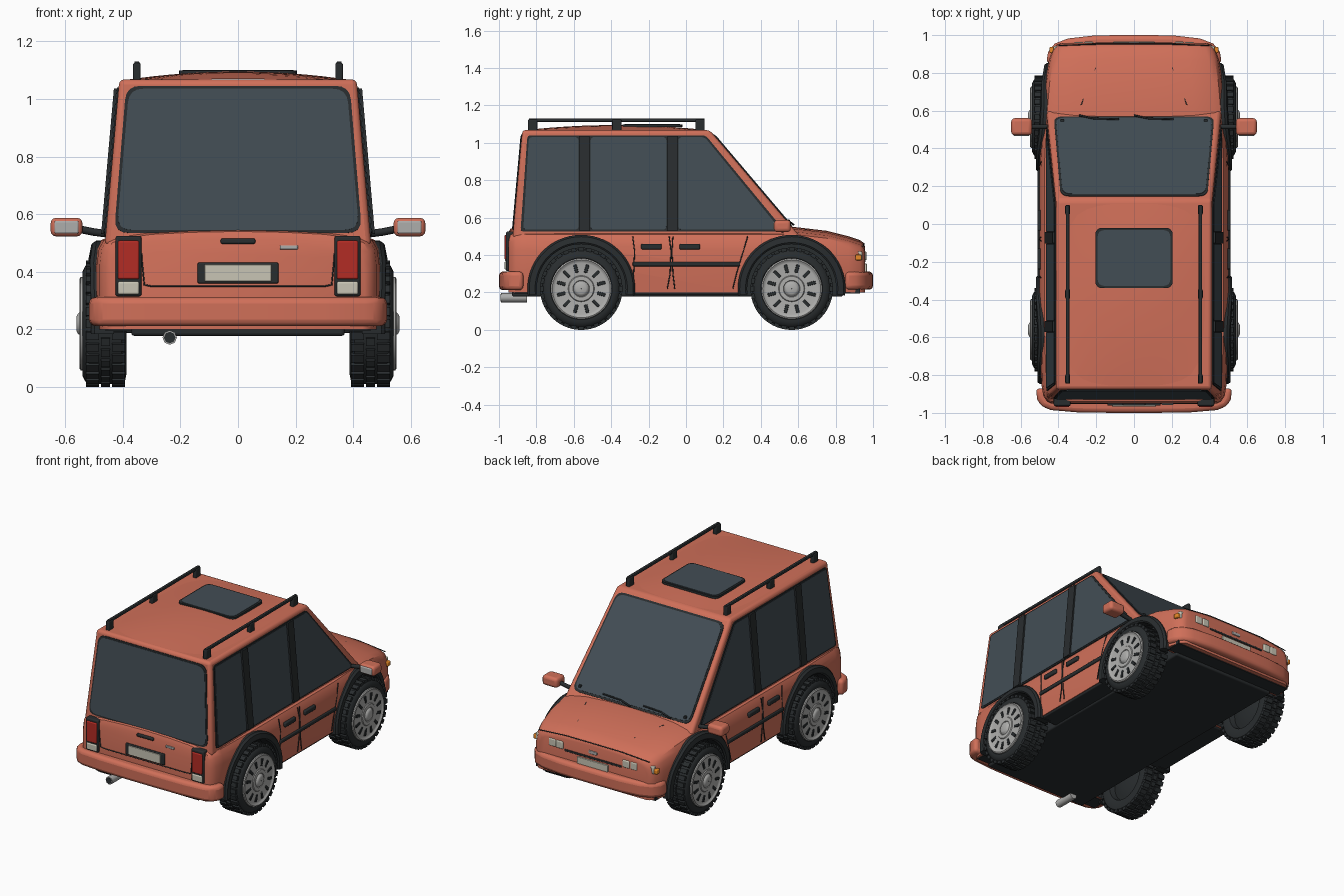
import bpy, bmesh
from math import sin, cos, pi
from mathutils import Vector, Matrix

if "Cube" in bpy.data.objects:
    bpy.data.objects.remove(bpy.data.objects["Cube"])

def material(name, *c):
    m = bpy.data.materials.new(name)
    m.diffuse_color = (*c, 1)
    m.use_nodes = True
    m.node_tree.nodes["Principled BSDF"].inputs["Base Color"].default_value = m.diffuse_color
    return m

PAINT = material("paint", .63, .16, .10)
GLASS = material("glass", .055, .075, .09)
BLACK = material("black_trim", .022, .026, .028)
METAL = material("metal", .42, .42, .41)
LIGHT = material("light", .58, .56, .46)
RED = material("red_lens", .45, .025, .018)
AMBER = material("amber_lens", .8, .25, .02)

def finish(name, bm, mat, bevel=0, mir=False):
    bmesh.ops.recalc_face_normals(bm, faces=bm.faces)
    me = bpy.data.meshes.new(name)
    bm.to_mesh(me)
    bm.free()
    ob = bpy.data.objects.new(name, me)
    bpy.context.collection.objects.link(ob)
    me.materials.append(mat)
    if bevel:
        b = ob.modifiers.new("bevel", 'BEVEL')
        b.width, b.segments, b.limit_method, b.angle_limit = bevel, 3, 'ANGLE', .6
    if mir:
        ob.modifiers.new("mirror", 'MIRROR').use_mirror_merge = False
    return ob

def blocks(name, items, mat, bevel=0, mir=False):
    """items: (matrix, size) pairs joined into one object"""
    bm = bmesh.new()
    for m, s in items:
        bmesh.ops.create_cube(bm, size=1, matrix=m @ Matrix.Diagonal((*s, 1)))
    return finish(name, bm, mat, bevel, mir)

def box(name, lo, hi, mat, bevel=0, mir=False):
    lo, hi = Vector(lo), Vector(hi)
    return blocks(name, [(Matrix.Translation((lo + hi) / 2), hi - lo)], mat, bevel, mir)

def loft(name, rings, mat, closed=True, caps=True, loop=False, **kw):
    bm = bmesh.new()
    vs = [[bm.verts.new(p) for p in r] for r in rings]
    n = len(rings[0])
    for a, b in zip(vs, vs[1:] + (vs[:1] if loop else [])):
        for i in range(n if closed else n - 1):
            j = (i + 1) % n
            bm.faces.new((a[i], a[j], b[j], b[i]))
    if caps:
        bm.faces.new(vs[0])
        bm.faces.new(vs[-1])
    return finish(name, bm, mat, **kw)

def panel(name, pts, mat, lift=.006, r=.03, **kw):
    """rounded flat panel rising from its plane, on the outward side"""
    pts = [Vector(p) for p in pts]
    out = []
    for i, p in enumerate(pts):
        a, b = pts[i - 1] - p, pts[(i + 1) % len(pts)] - p
        a, b = p + a.normalized() * r, p + b.normalized() * r
        out += [a * (1 - t)**2 + p * 2 * t * (1 - t) + b * t * t for t in (0, .25, .5, .75, 1)]
    n = (pts[1] - pts[0]).cross(pts[2] - pts[0]).normalized()
    if n.dot(sum(pts, Vector()) / len(pts) - Vector((0, -.2, .6))) < 0:
        n = -n
    return loft(name, [[p - n * .01 for p in out], [p + n * lift for p in out]], mat, **kw)

def tube(name, pts, r, mat, mir=False):
    cu = bpy.data.curves.new(name, 'CURVE')
    cu.dimensions, cu.bevel_depth, cu.bevel_resolution, cu.use_fill_caps = '3D', r, 2, True
    s = cu.splines.new('POLY')
    s.points.add(len(pts) - 1)
    for q, p in zip(s.points, pts):
        q.co = (*p, 1)
    ob = bpy.data.objects.new(name, cu)
    bpy.context.collection.objects.link(ob)
    cu.materials.append(mat)
    if mir:
        ob.modifiers.new("mirror", 'MIRROR').use_mirror_merge = False

def lathe(name, prof, cy, cz, mat, n=48):
    rings = [[(x, cy + r * cos(2*pi*k/n), cz + r * sin(2*pi*k/n)) for x, r in prof] for k in range(n)]
    return loft(name, rings, mat, closed=False, caps=False, loop=True, mir=True)

# lower body: stations of y, half width, top z
ST = [(-.95, .44, .49), (-.94, .46, .515), (-.91, .48, .525), (-.85, .49, .525), (-.5, .5, .525), (.3, .5, .525),
      (.58, .485, .525), (.75, .47, .505), (.87, .45, .475), (.93, .43, .455), (.95, .41, .44), (.957, .39, .42)]

def hw(y):
    for a, b in zip(ST, ST[1:]):
        if y <= b[0]:
            t = max(0, (y - a[0]) / (b[0] - a[0]))
            return a[1] + (b[1] - a[1]) * t
    return ST[-1][1]

def section(y, w, zt):
    h = [(w*.35, zt + .022), (w*.65, zt + .015), (w*.88, zt), (w*.95, zt - .015), (w*.985, zt - .045),
         (w, zt - .1), (w, .32), (w*.98, .2)]
    return [(0, y, zt + .025)] + [(x, y, z) for x, z in h] + [(-x, y, z) for x, z in reversed(h)]

body = loft("lower_body", [section(*s) for s in ST], PAINT, bevel=0)
body.data.materials.append(BLACK)

# wheel wells cut out of the body
WY, WZ = (-.56, .565), .22
for cy in WY:
    for s in (-1, 1):
        bpy.ops.mesh.primitive_cylinder_add(vertices=48, radius=.25, depth=.4, location=(s * .57, cy, WZ), rotation=(0, pi/2, 0))
        cut = bpy.context.object
        cut.name = "well_cutter"
        cut.data.materials.append(BLACK)
        m = body.modifiers.new("well", 'BOOLEAN')
        m.operation, m.object, m.solver, m.material_mode = 'DIFFERENCE', cut, 'EXACT', 'TRANSFER'
        bpy.context.view_layer.objects.active = body
        bpy.ops.object.modifier_apply(modifier="well")
        bpy.data.objects.remove(cut)

# cabin with sloping planes
front = lambda z: .575 - (z - .54) * .45 / .53
rear = lambda z: -.925 + (z - .52) * .05 / .55
side = lambda z: .46 - (z - .52) * .048 / .545
ring = lambda z: [(-side(z), rear(z), z), (side(z), rear(z), z), (side(z), front(z), z), (-side(z), front(z), z)]
loft("cabin", [ring(.49), ring(1.068)], PAINT, bevel=.018)
loft("roof", [[(.395*u/8, -.375 + .48*v/8, 1.062 + .033*(1 - (u/8)**2 * .9)*(1 - (v/8)**2 * .8))
     for u in range(-8, 9)] for v in range(-8, 9)], PAINT, closed=False, caps=False)

# windows
def end_glass(name, f, x0, x1, z0, z1, sign):
    for e, mat, lift, part in ((0, BLACK, .004, "_seal"), (.01, GLASS, .007, "")):
        a, b = z0 + e, z1 - e
        panel(name + part, [(-x0 + e, f(a), a), (x0 - e, f(a), a), (x1 - e, f(b), b), (-x1 + e, f(b), b)], mat, lift, .05)
end_glass("windscreen", front, .425, .388, .55, 1.045, 1)
end_glass("rear_window", rear, .43, .388, .535, 1.045, -1)

def side_glass(name, yz, mat, lift, r=.02):
    panel(name, [(side(z), y, z) for y, z in yz], mat, lift, r, mir=True)
side_glass("side_window_surround", [(-.885, .525), (.53, .525), (.105, 1.04), (-.848, 1.04)], BLACK, .005)
side_glass("rear_quarter_window", [(-.87, .535), (-.575, .535), (-.575, 1.03), (-.84, 1.03)], GLASS, .008)
side_glass("rear_door_window", [(-.51, .535), (-.105, .535), (-.105, 1.03), (-.51, 1.03)], GLASS, .008)
side_glass("front_door_window", [(-.04, .535), (.505, .535), (.1, 1.03), (-.04, 1.03)], GLASS, .008)
for y in (-.543, -.072):
    side_glass("door_pillar", [(y - .03, .53), (y + .03, .53), (y + .03, 1.035), (y - .03, 1.035)], BLACK, .016, .006)

# sunroof and roof rails
for nm, e, z, mat in (("sunroof_seal", 0, 1.094, BLACK), ("sunroof", .012, 1.097, GLASS)):
    panel(nm, [(-.205+e, -.34+e, z), (.205-e, -.34+e, z), (.205-e, -.02-e, z), (-.205+e, -.02-e, z)], mat, .004, .04)
box("roof_rail", (.342, -.84, 1.112), (.36, .1, 1.13), BLACK, .004, True)
for y in (-.82, -.37, .075):
    box("rail_foot", (.338, y - .025, 1.06), (.364, y + .025, 1.125), BLACK, .006, True)

# bumpers from plan outlines
def bumper(name, half, z0, z1):
    plan = half + [(-x, y) for x, y in reversed(half)]
    loft(name, [[(x, y, z) for x, y in plan] for z in (z0, z1)], PAINT, bevel=.022)
bumper("front_bumper", [(.465, .85), (.455, .91), (.42, .955), (.35, .982), (.22, .997), (.1, 1)], .215, .312)
bumper("rear_bumper", [(.52, -.87), (.512, -.93), (.49, -.965), (.44, -.985), (.3, -.997), (.1, -1)], .212, .312)

# underside and sills
box("underbody", (-.37, -.93, .178), (.37, .84, .26), BLACK, .01)
box("floor_middle", (-.485, -.3, .188), (.485, .3, .225), BLACK, .008)
for lo, hi in (((-.46, -.92, .195), (.46, -.82, .215)), ((-.43, .83, .195), (.43, .93, .22))):
    box("floor_end", lo, hi, BLACK)

# wheel arch flares and wheels
for cy in WY:
    rings = []
    for k in range(33):
        a = -.04 * pi + 1.08 * pi * k / 32
        q = []
        for r, d in ((.238, None), (.238, .012), (.247, .02), (.278, .02), (.288, .008), (.288, None)):
            y, z = cy + r * cos(a), WZ + r * sin(a)
            q.append((.43 if d is None else hw(y) + d - max(0, z - .44) * .2, y, z))
        rings.append(q)
    loft("wheel_arch", rings, BLACK, mir=True)
    lathe("tire", [(.43, .13), (.395, .14), (.387, .175), (.392, .2), (.405, .21), (.515, .21), (.53, .2), (.54, .18), (.54, .165), (.525, .155)], cy, WZ, BLACK)
    lathe("rim", [(.525, .163), (.546, .162), (.55, .155), (.543, .146), (.54, .138), (.547, .08), (.545, .07), (.55, .066),
                  (.55, .045), (.546, .042), (.556, .034), (.56, .026), (.56, .001)], cy, WZ, METAL)
    lathe("wheel_back", [(.43, .135), (.42, .1), (.41, .06), (.41, .001)], cy, WZ, BLACK, 32)
    C = Matrix.Translation((0, cy, WZ))
    spot = lambda a, x, r: C @ Matrix.Rotation(a, 4, 'X') @ Matrix.Translation((x, 0, r))
    blocks("rim_slots", [(spot(2*pi*(k+.5)/12, .542, .11), (.012, .018, .045)) for k in range(12)], BLACK, .003, True)
    tread = []
    for k in range(32):
        for x, w, o in ((.415, .046, 0), (.46, .03, .5), (.505, .046, 0)):
            tread.append((spot(2*pi*(k + o)/32, x, .211), (w, .028, .018)))
    blocks("tread_blocks", tread, BLACK, 0, True)

# side trim, handles and door seams
box("side_moulding", (.48, -.285, .34), (.51, .29, .364), BLACK, .006, True)
for y in (-.185, .02):
    box("door_handle", (.485, y - .055, .43), (.512, y + .055, .46), BLACK, .007, True)
sx = lambda y, z: hw(y) * (1 if z < .43 else 1 - (z - .43) * .2)
for seam in ([(-.285, .5), (-.275, .42), (-.28, .3), (-.29, .22)], [(-.09, .5), (-.08, .42), (-.085, .3), (-.1, .22)],
             [(-.07, .5), (-.075, .42), (-.07, .3), (-.06, .22)], [(.33, .5), (.3, .4), (.27, .3), (.25, .22)]):
    tube("door_seam", [(sx(y, z), y, z) for y, z in seam], .003, BLACK, True)

# mirrors
tube("mirror_arm", [(.44, .515, .53), (.5, .515, .538), (.56, .515, .55)], .013, BLACK, True)
box("mirror_housing", (.54, .47, .523), (.65, .56, .587), PAINT, .018, True)
box("mirror_glass", (.553, .465, .533), (.637, .48, .577), METAL, .006, True)

# rear details
box("tail_light_housing", (.335, -.963, .315), (.425, -.9, .525), BLACK, .008, True)
box("tail_light", (.343, -.97, .375), (.417, -.92, .508), RED, .006, True)
box("reverse_light", (.343, -.97, .322), (.417, -.92, .366), LIGHT, .006, True)
box("rear_plate_frame", (-.14, -.962, .36), (.14, -.94, .432), BLACK, .005)
box("rear_plate", (-.116, -.967, .367), (.116, -.95, .425), LIGHT, .003)
box("tailgate_handle", (-.06, -.962, .497), (.06, -.935, .516), BLACK, .006)
box("rear_badge", (.145, -.957, .478), (.208, -.94, .492), METAL, .003)
tube("tailgate_seam", [(-.325, -.935, .51), (-.335, -.951, .45), (-.325, -.951, .355), (-.3, -.951, .35), (.3, -.951, .35),
     (.325, -.951, .355), (.335, -.951, .45), (.325, -.935, .51)], .003, BLACK)
tube("exhaust", [(-.237, -.99, .172), (-.237, -.85, .172)], .025, METAL)
tube("exhaust_opening", [(-.237, -.992, .172), (-.237, -.97, .172)], .02, BLACK)

# front details
for i in range(4):
    x, y = .215 + i * .054, .965 - i * i * .0025
    box("headlight", (x, y - .04, .372), (x + .049, y, .42), LIGHT, .006, True)
box("turn_signal", (.41, .905, .372), (.447, .938, .402), AMBER, .006, True)
box("grille_slot", (-.205, .93, .362), (.205, .961, .376), BLACK, .004)
box("front_emblem", (-.03, .94, .395), (.03, .963, .415), METAL, .004)
box("front_plate", (-.11, .94, .308), (.11, .967, .354), LIGHT, .003)
tube("hood_seam", [(.17, .915, .477), (.205, .82, .505), (.28, .63, .535)], .003, BLACK, True)
tube("hood_front_seam", [(-.4, .945, .445), (-.2, .952, .462), (.2, .952, .462), (.4, .945, .445)], .003, BLACK)
for x in (-.29, .0):
    tube("wiper", [(x, .575, .562), (x + .08, .558, .575), (x + .21, .555, .579)], .005, BLACK)
box("washer_knob", (.37, .535, .565), (.39, .555, .59), BLACK, .004, True)

# smooth shading with sharp edges kept
bpy.ops.object.select_all(action='DESELECT')
for ob in bpy.context.scene.objects:
    if ob.type == 'MESH':
        ob.select_set(True)
        bpy.context.view_layer.objects.active = ob
bpy.ops.object.shade_smooth_by_angle(angle=.6)
